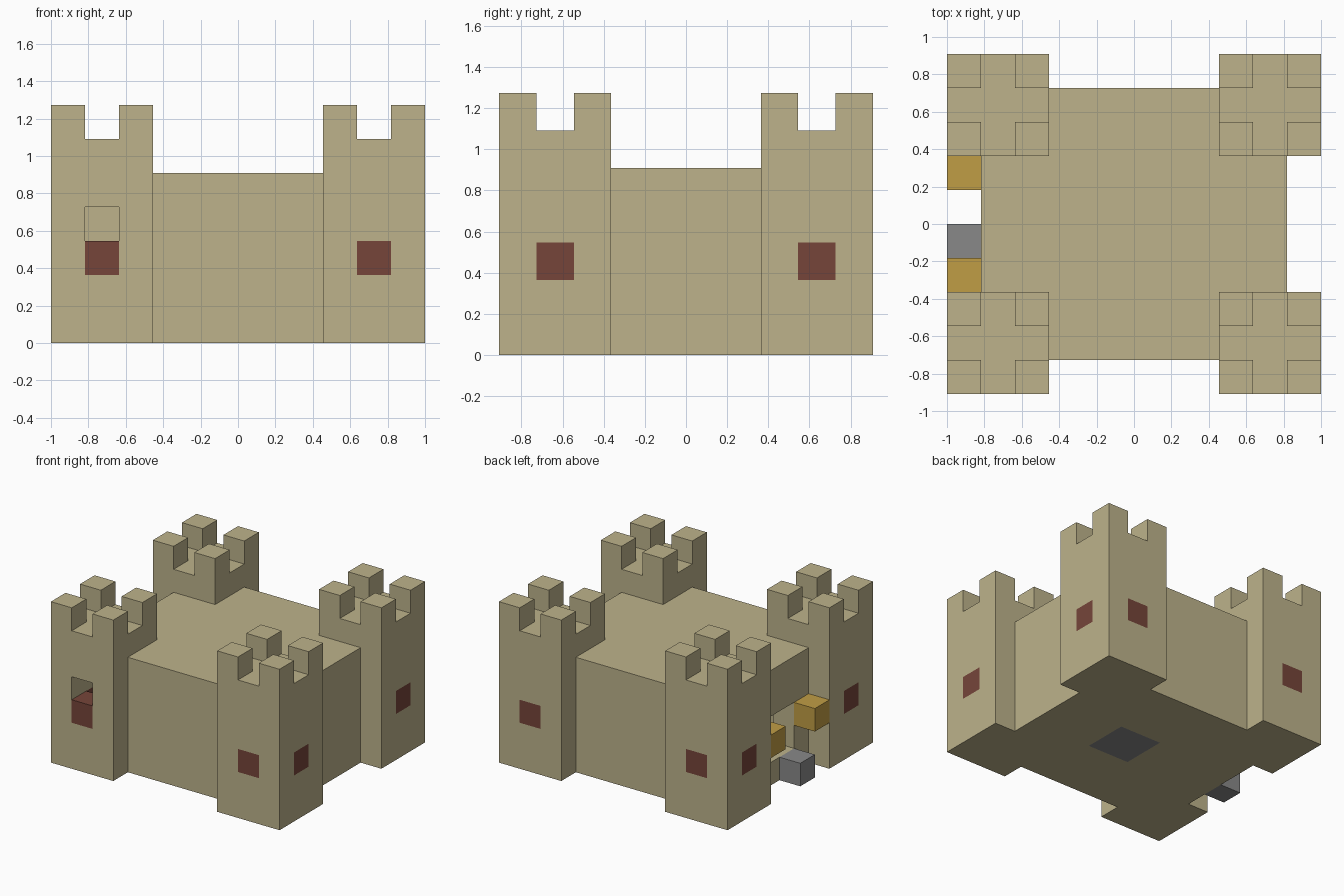
import bpy
import bmesh
from mathutils import Vector

if "Cube" in bpy.data.objects:
    bpy.data.objects.remove(bpy.data.objects["Cube"], do_unlink=True)

UNIT = 2 / 11                      # one building block
SIZE = Vector((11, 10, 7))         # footprint and height in blocks


def material(name, color):
    mat = bpy.data.materials.new(name)
    mat.use_nodes = True
    mat.diffuse_color = (*color, 1)
    mat.node_tree.nodes["Principled BSDF"].inputs["Base Color"].default_value = (*color, 1)
    return mat


SAND = material("sandstone", (0.51, 0.45, 0.26))
MAROON = material("maroon", (0.18, 0.06, 0.042))
GOLD = material("gold", (0.53, 0.34, 0.06))
GRAY = material("gray_stone", (0.25, 0.25, 0.25))


def place(p):
    """Block coordinates to model coordinates."""
    return Vector((p[0] - SIZE.x / 2, p[1] - SIZE.y / 2, p[2])) * UNIT


def prism(name, outline, z0, z1, mat):
    """Extrude a counter-clockwise outline from z0 to z1."""
    bm = bmesh.new()
    base = bm.faces.new([bm.verts.new(place((x, y, z0))) for x, y in outline])
    top = bmesh.ops.extrude_face_region(bm, geom=[base])["geom"]
    moved = [v for v in top if isinstance(v, bmesh.types.BMVert)]
    bmesh.ops.translate(bm, verts=moved, vec=(0, 0, (z1 - z0) * UNIT))
    bmesh.ops.recalc_face_normals(bm, faces=bm.faces)
    mesh = bpy.data.meshes.new(name)
    bm.to_mesh(mesh)
    bm.free()
    mesh.materials.append(mat)
    obj = bpy.data.objects.new(name, mesh)
    bpy.context.collection.objects.link(obj)
    return obj


def box(name, lo, hi, mat):
    (x0, y0, z0), (x1, y1, z1) = lo, hi
    return prism(name, [(x0, y0), (x1, y0), (x1, y1), (x0, y1)], z0, z1, mat)


def carve(obj, lo, hi):
    """Cut a box out of obj and drop the cutter."""
    cutter = box("cutter", lo, hi, SAND)
    cutter.hide_render = True
    mod = obj.modifiers.new("cut", "BOOLEAN")
    mod.operation = "DIFFERENCE"
    mod.solver = "EXACT"
    mod.object = cutter
    graph = bpy.context.evaluated_depsgraph_get()
    result = bpy.data.meshes.new_from_object(obj.evaluated_get(graph))
    obj.modifiers.clear()
    obj.data = result
    bpy.data.objects.remove(cutter, do_unlink=True)


# Keep: cross-shaped block between the towers, hollow, with a doorway
keep = prism("keep", [(3, 1), (8, 1), (8, 3), (10, 3), (10, 7), (8, 7),
                      (8, 9), (3, 9), (3, 7), (1, 7), (1, 3), (3, 3)], 0, 5, SAND)
carve(keep, (2, 3.5, 1), (9, 6.5, 4))
carve(keep, (0, 4, 1), (3, 6, 3))

# Gray floor patch set into the base
carve(keep, (5, 4, -1), (7, 6, 2))
box("floor_patch", (5, 4, 0), (7, 6, 1), GRAY)

# Doorstep and the two lamps beside the doorway
box("doorstep", (0, 4, 0), (1, 5, 1), GRAY)
for y, side in ((3, "right"), (6, "left")):
    box("door_lamp_" + side, (0, y, 2), (1, y + 1, 3), GOLD)

# Corner towers: battlements carved from the top, a window on each outer side
for x, side in ((0, "right"), (8, "left")):
    for y, end in ((0, "front"), (7, "back")):
        label = end + "_" + side
        tower = box("tower_" + label, (x, y, 0), (x + 3, y + 3, 7), SAND)
        carve(tower, (x + 1, y - 1, 6), (x + 2, y + 4, 8))
        carve(tower, (x - 1, y + 1, 6), (x + 4, y + 2, 8))

        # Window blocks sit flush in their pockets
        wx = x if side == "right" else x + 2
        wy = y if end == "front" else y + 2
        ox = -1 if side == "right" else 1
        oy = -1 if end == "front" else 1
        carve(tower, (x + 1, wy + min(oy, 0), 2), (x + 2, wy + 1 + max(oy, 0), 3))
        carve(tower, (wx + min(ox, 0), y + 1, 2), (wx + 1 + max(ox, 0), y + 2, 3))
        box("end_window_" + label, (x + 1, wy, 2), (x + 2, wy + 1, 3), MAROON)
        box("side_window_" + label, (wx, y + 1, 2), (wx + 1, y + 2, 3), MAROON)

        # One tower has an open slot above its front window
        if label == "front_right":
            carve(tower, (x + 1, y - 1, 3), (x + 2, y + 2, 4))
            carve(tower, (x + 1, y + 1, 1), (x + 2, y + 2, 5))
